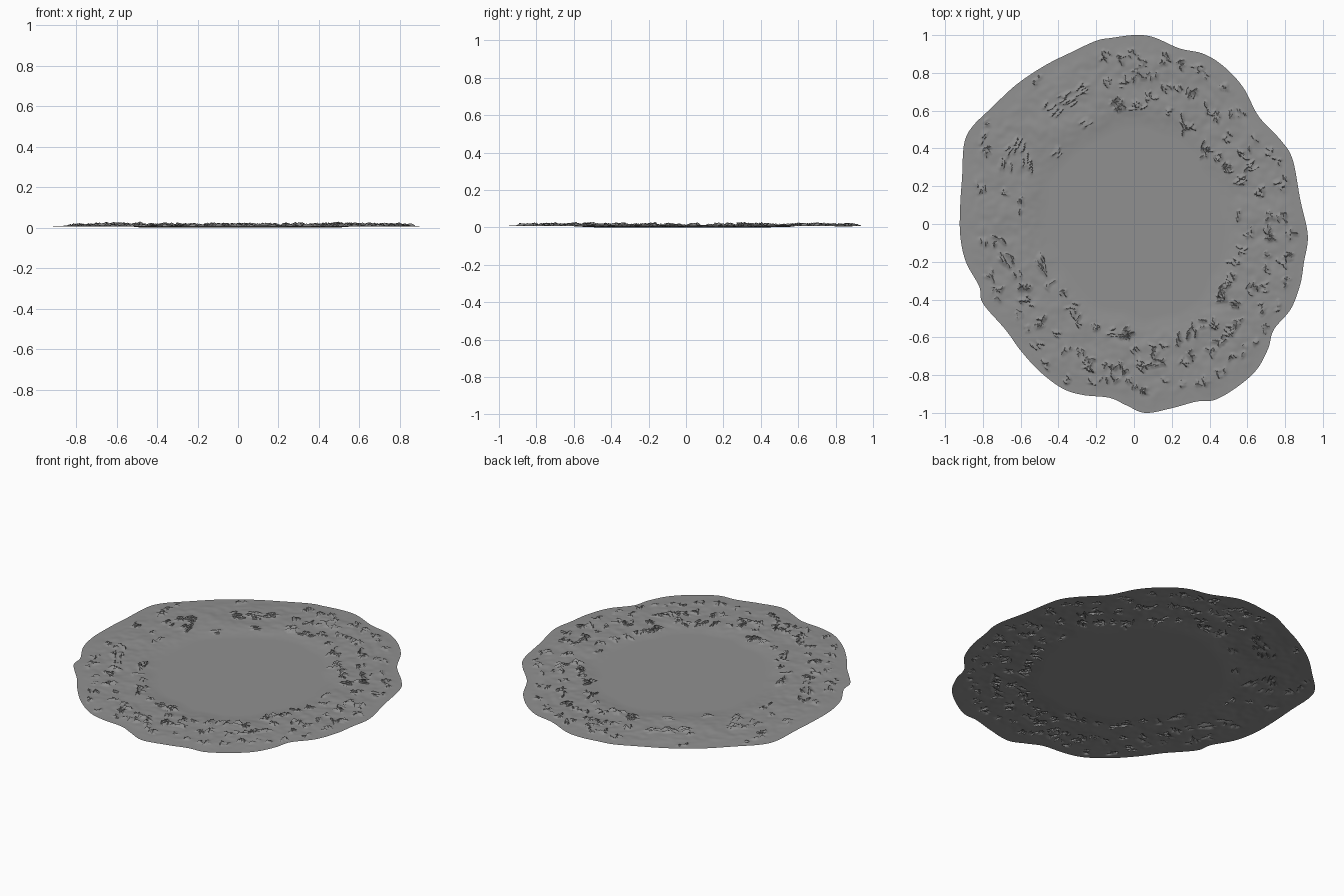
import bpy, bmesh, math, random
from mathutils import Vector, kdtree, noise

random.seed(7)
cube = bpy.data.objects.get("Cube")
if cube:
    bpy.data.objects.remove(cube)

# Irregular outer outline, counter-clockwise from the left side
OUTLINE = [Vector(p) for p in (
    (.92, -.06), (.88, .13), (.84, .34), (.78, .44), (.66, .57), (.58, .72), (.48, .83),
    (.37, .9), (.24, .93), (.1, .99), (0, 1), (-.12, .985), (-.2, .97), (-.33, .91),
    (-.47, .84), (-.62, .74), (-.76, .61), (-.86, .51), (-.9, .42), (-.91, .25),
    (-.92, .1), (-.92, -.06), (-.89, -.2), (-.82, -.33), (-.8, -.42), (-.68, -.56),
    (-.6, -.67), (-.5, -.78), (-.38, -.87), (-.27, -.905), (-.13, -.92), (-.04, -.96),
    (.06, -1), (.2, -.975), (.33, -.94), (.43, -.93), (.55, -.86), (.65, -.77),
    (.71, -.66), (.74, -.56), (.83, -.45), (.88, -.32), (.9, -.2))]
STEPS = 16
CENTRE = Vector((.04, 0))


def smooth_loop(points, steps):
    """Closed curve passing smoothly through all the points."""
    result = []
    count = len(points)
    for i in range(count):
        a, b, c, d = (points[(i + k) % count] for k in (-1, 0, 1, 2))
        for s in range(steps):
            t = s / steps
            result.append(b + (c - a) * (t / 2) + (a * 2 - b * 5 + c * 4 - d) * (t * t / 2)
                          + (b * 3 - a - c * 3 + d) * (t ** 3 / 2))
    return result


def ramp(low, high, value):
    t = min(1, max(0, (value - low) / (high - low)))
    return t * t * (3 - 2 * t)


def place(edge_point, t):
    return CENTRE * (1 - t) + edge_point * t


def sheet_height(p, t):
    """Low flat middle, raised and gently wavy border, thin falling edge."""
    border = ramp(.5, .66, t)
    skirt = ramp(1, .88, t) if t < 1 else 0
    skirt = 1 - ramp(.88, 1, t)
    wave = noise.noise(Vector((p.x * 9, p.y * 9, 0))) * .004
    wave += noise.noise(Vector((p.x * 24, p.y * 24, 3))) * .0025
    swell = noise.noise(Vector((p.x * 3, p.y * 3, 5))) * .001
    return .003 + swell + border * (.006 + skirt * (.004 + wave))


# Sheet vertices: coarse rings in the middle, fine rings in the border
edge = smooth_loop(OUTLINE, STEPS)
count = len(edge)
fractions = [.07 * i for i in range(1, 8)] + [.5 + .5 * i / 72 for i in range(73)]
flat, heights = [], []
for t in fractions:
    for e in edge:
        p = place(e, t)
        flat.append(p)
        heights.append(sheet_height(p, t))

tree = kdtree.KDTree(len(flat))
for i, p in enumerate(flat):
    tree.insert(p.to_3d(), i)
tree.balance()

bumps = [0.0] * len(flat)
leans = [Vector((0, 0)) for _ in flat]


def add_ridge(mid, angle, half_length, width, height):
    """Raise a short sharp crease that leans over to one side."""
    along = Vector((math.cos(angle), math.sin(angle)))
    across = Vector((-along.y, along.x))
    for _, i, _ in tree.find_range(mid.to_3d(), half_length + width):
        d = flat[i] - mid
        profile = max(0, 1 - abs(d.dot(across)) / width)
        profile *= max(0, 1 - (d.dot(along) / half_length) ** 2)
        if profile * height > bumps[i]:
            bumps[i] = profile * height
            leans[i] = across * (profile * height * .7)


def add_cluster(mid, streaked, size):
    """A small crumple made of several crossing creases."""
    tangent = math.atan2(mid.x, -mid.y)
    lead = random.uniform(0, math.pi)
    for _ in range(random.randint(4, 7)):
        if streaked:
            angle = tangent + random.gauss(.2, .25)
        else:
            angle = lead + random.gauss(0, .8)
        offset = Vector((random.gauss(0, .016), random.gauss(0, .016))) * size
        length = random.uniform(.016, .034) * size * (1.5 if streaked else 1)
        add_ridge(mid + offset, angle, length, random.uniform(.006, .009),
                  random.uniform(.009, .018) * size)


# Crumples in three loose bands around the border
for band, amount in ((.63, 44), (.77, 52), (.9, 60)):
    for k in range(amount):
        turn = (k + random.uniform(-.35, .35)) / amount
        t = band + random.gauss(0, .025)
        mid = place(edge[int(turn * count) % count], min(t, .95))
        sparse = .28 < turn < .55
        if sparse and random.random() < .4:
            continue
        streaked = sparse and random.random() < .6
        add_cluster(mid, streaked, random.uniform(.7, 1.15) * (.8 if band > .85 else 1))

# Build the single-sided sheet
bm = bmesh.new()
lowest = min(heights)
verts = []
for p, h, b, lean in zip(flat, heights, bumps, leans):
    q = p + lean
    verts.append(bm.verts.new((q.x, q.y, min(h - lowest + b, .034))))
hub = bm.verts.new((CENTRE.x, CENTRE.y, .001))
for k in range(count):
    n = (k + 1) % count
    bm.faces.new((hub, verts[k], verts[n]))
    for r in range(len(fractions) - 1):
        a, b = r * count, (r + 1) * count
        bm.faces.new((verts[a + k], verts[b + k], verts[b + n], verts[a + n]))
mesh = bpy.data.meshes.new("crumpled_sheet")
bm.to_mesh(mesh)
bm.free()

sheet = bpy.data.objects.new("crumpled_sheet", mesh)
bpy.context.collection.objects.link(sheet)

# Plain grey material
grey = bpy.data.materials.new("plain_grey")
grey.use_nodes = True
colour = (.28, .28, .28, 1)
grey.diffuse_color = colour
grey.node_tree.nodes["Principled BSDF"].inputs["Base Color"].default_value = colour
mesh.materials.append(grey)

bpy.context.view_layer.objects.active = sheet
sheet.select_set(True)
bpy.ops.object.shade_smooth_by_angle(angle=math.radians(40))
